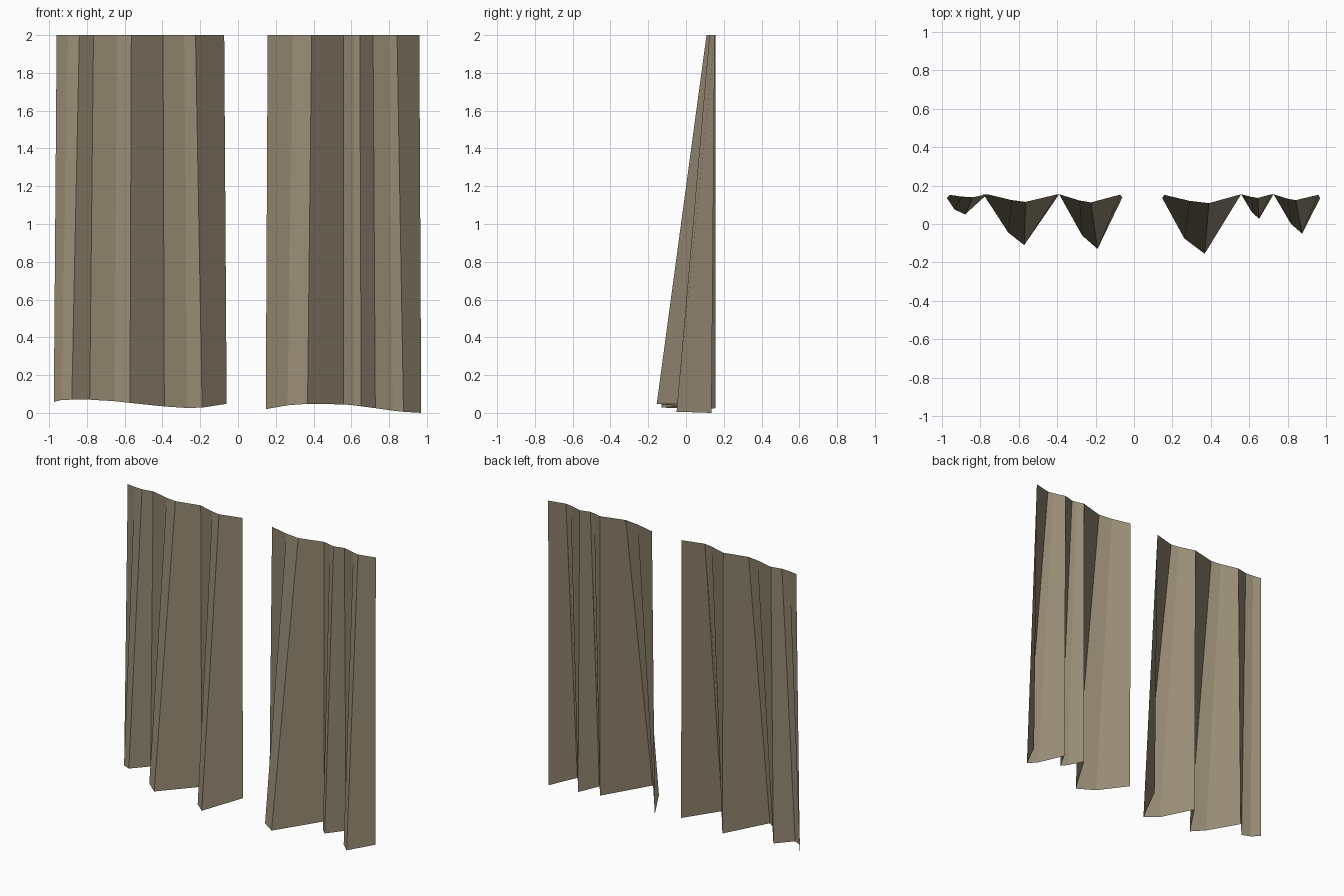
import bpy
import bmesh

cube = bpy.data.objects.get("Cube")
if cube:
    bpy.data.objects.remove(cube, do_unlink=True)

TOP = 2.0
BACK = 0.155        # y of the valleys between pleats
TOP_FLARE = 0.15    # share of the pleat depth left at the top

# One cloth colour
cloth = bpy.data.materials.new("taupe cloth")
cloth.use_nodes = True
colour = (0.31, 0.26, 0.175, 1)
cloth.diffuse_color = colour
cloth.node_tree.nodes["Principled BSDF"].inputs["Base Color"].default_value = colour


def curtain(name, pleats):
    """Open pleated sheet; each pleat line is (top x, hem x, hem depth, hem z)."""
    bm = bmesh.new()
    lines = []
    for top_x, hem_x, depth, hem_z in pleats:
        hem = bm.verts.new((hem_x, BACK - depth, hem_z))
        top = bm.verts.new((top_x, BACK - depth * TOP_FLARE, TOP))
        lines.append((hem, top))
    for (hem_a, top_a), (hem_b, top_b) in zip(lines, lines[1:]):
        bm.faces.new((hem_a, hem_b, top_b, top_a))
    mesh = bpy.data.meshes.new(name)
    bm.to_mesh(mesh)
    bm.free()
    mesh.materials.append(cloth)
    obj = bpy.data.objects.new(name, mesh)
    bpy.context.collection.objects.link(obj)
    return obj


# Panel on the -x side
curtain("right_curtain", [
    (-.96, -.975, .02, .058),
    (-.90, -.935, .08, .068),
    (-.84, -.88, .105, .07),
    (-.765, -.785, 0, .07),
    (-.64, -.655, .2, .062),
    (-.565, -.572, .265, .053),
    (-.397, -.39, 0, .034),
    (-.285, -.27, .215, .026),
    (-.225, -.19, .285, .028),
    (-.073, -.06, .015, .048),
])

# Panel on the +x side
curtain("left_curtain", [
    (.157, .147, .02, .02),
    (.29, .262, .23, .04),
    (.39, .368, .31, .048),
    (.558, .558, 0, .045),
    (.613, .615, .095, .04),
    (.645, .652, .128, .035),
    (.715, .727, 0, .025),
    (.80, .818, .155, .012),
    (.842, .876, .205, .006),
    (.96, .97, .02, 0),
])
